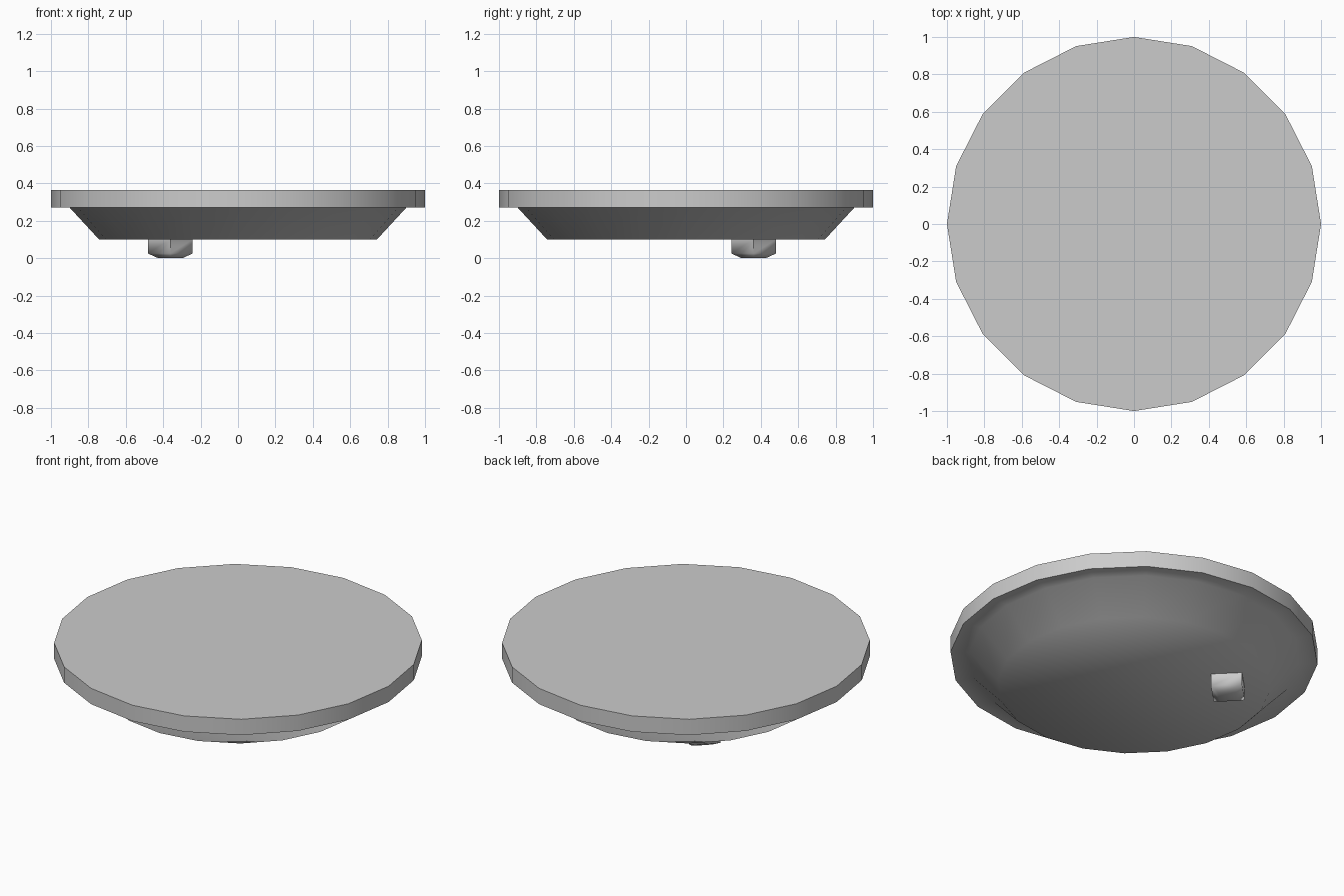
import bpy, bmesh, math

if "Cube" in bpy.data.objects:
    bpy.data.objects.remove(bpy.data.objects["Cube"])


def add_rings(name, rings, sides, centre=(0, 0), angle=60):
    """Closed solid lofted through horizontal polygon rings (radius, z)."""
    bm = bmesh.new()
    loops = []
    for r, z in rings:
        loops.append([bm.verts.new((centre[0] + r * math.cos(2 * math.pi * i / sides),
                                    centre[1] + r * math.sin(2 * math.pi * i / sides), z))
                      for i in range(sides)])
    for low, high in zip(loops, loops[1:]):
        for i in range(sides):
            j = (i + 1) % sides
            bm.faces.new((low[i], low[j], high[j], high[i]))
    bm.faces.new(loops[0][::-1])
    bm.faces.new(loops[-1])
    bmesh.ops.recalc_face_normals(bm, faces=bm.faces)
    mesh = bpy.data.meshes.new(name)
    bm.to_mesh(mesh)
    bm.free()
    obj = bpy.data.objects.new(name, mesh)
    bpy.context.collection.objects.link(obj)
    bpy.ops.object.select_all(action='DESELECT')
    obj.select_set(True)
    bpy.context.view_layer.objects.active = obj
    bpy.ops.object.shade_smooth_by_angle(angle=math.radians(angle))
    return obj


# Round plate: tapered underside, flat ledge, upright rim
add_rings("round_plate", [(0.743, 0.10), (0.90, 0.27), (1.0, 0.27), (1.0, 0.365)], 20)

# Small square peg under the plate, set diagonally with a chamfered tip
add_rings("locating_peg", [(0.065, 0.0), (0.12, 0.025), (0.12, 0.10)], 4, (-0.362, 0.362))
